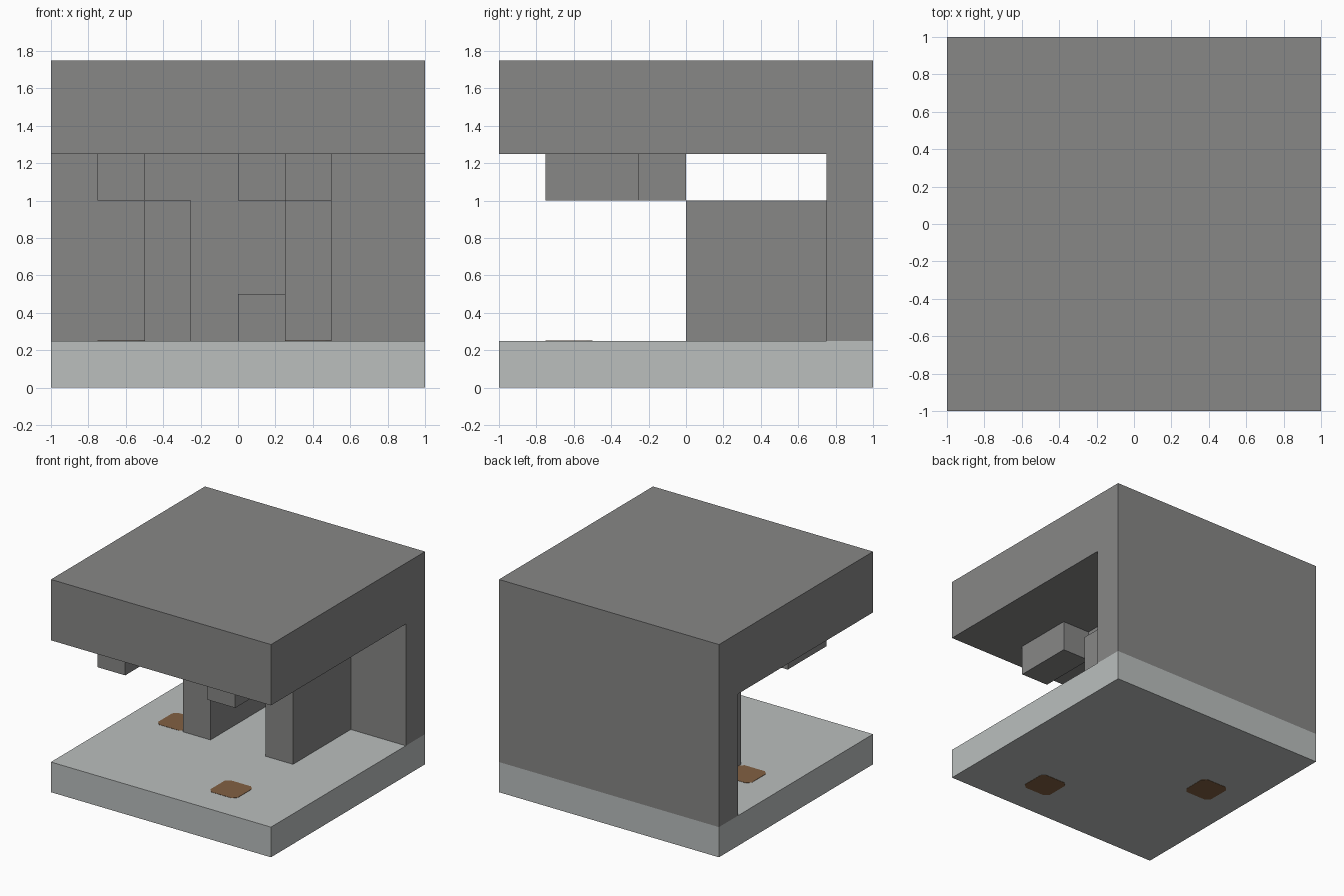
import bpy
import bmesh

cube = bpy.data.objects.get("Cube")
if cube:
    bpy.data.objects.remove(cube, do_unlink=True)


def material(name, color):
    mat = bpy.data.materials.new(name)
    mat.use_nodes = True
    mat.diffuse_color = (*color, 1)
    bsdf = next(n for n in mat.node_tree.nodes if n.type == "BSDF_PRINCIPLED")
    bsdf.inputs["Base Color"].default_value = (*color, 1)
    return mat


DARK = material("dark grey stone", (0.242, 0.242, 0.240))
LIGHT = material("light grey stone", (0.495, 0.52, 0.515))
BROWN = material("brown patch", (0.223, 0.118, 0.056))


def prism(name, profile, offset, mat):
    """Extrude a flat polygon along an offset vector."""
    bm = bmesh.new()
    face = bm.faces.new([bm.verts.new(p) for p in profile])
    result = bmesh.ops.extrude_face_region(bm, geom=[face], use_keep_orig=True)
    verts = [g for g in result["geom"] if isinstance(g, bmesh.types.BMVert)]
    bmesh.ops.translate(bm, verts=verts, vec=offset)
    bmesh.ops.recalc_face_normals(bm, faces=bm.faces)
    mesh = bpy.data.meshes.new(name)
    bm.to_mesh(mesh)
    bm.free()
    mesh.materials.append(mat)
    obj = bpy.data.objects.new(name, mesh)
    bpy.context.collection.objects.link(obj)
    return obj


def box(name, x, y, z, mat):
    """Box from (min, max) pairs."""
    corners = [(x[0], y[0], z[0]), (x[1], y[0], z[0]),
               (x[1], y[1], z[0]), (x[0], y[1], z[0])]
    return prism(name, corners, (0, 0, z[1] - z[0]), mat)


def patch(name, cx, cy, z, thickness):
    """Thin square plate with clipped corners."""
    a, b = 0.125, 0.092
    outline = [(-b, -a), (b, -a), (a, -b), (a, b), (b, a), (-b, a), (-a, b), (-a, -b)]
    prism(name, [(cx + u, cy + v, z) for u, v in outline], (0, 0, thickness), BROWN)


# Floor slab
FLOOR, CEILING, SKIN = 0.25, 1.25, 0.002
box("floor_slab", (-1, 1), (-1, 1), (SKIN, FLOOR), LIGHT)

# Back wall and overhanging roof as one L-shaped profile
section = [(1, FLOOR), (1, 1.75), (-1, 1.75), (-1, CEILING), (0.75, CEILING), (0.75, FLOOR)]
prism("wall_and_roof", [(-1, y, z) for y, z in section], (2, 0, 0), DARK)

# Fins standing in front of the wall
for side, x in (("right", -0.5), ("left", 0.25)):
    box(f"{side}_fin", (x, x + 0.25), (0, 0.75), (FLOOR, 1), DARK)

# Small step between the fins
box("small_step", (0, 0.25), (0.5, 0.75), (FLOOR, 0.5), DARK)

# Blocks hanging from the ceiling
for side, x in (("right", -0.75), ("left", 0.25)):
    box(f"{side}_hanging_block", (x, x + 0.25), (-0.75, -0.25), (1, CEILING), DARK)
box("inner_hanging_block", (0, 0.25), (-0.25, 0), (1, CEILING), DARK)

# Brown patches on both faces of the floor slab
for side, cx, cy in (("right", -0.625, 0.125), ("left", 0.375, -0.625)):
    patch(f"{side}_top_patch", cx, cy, FLOOR, SKIN)
    patch(f"{side}_bottom_patch", cx, cy, 0, SKIN)
